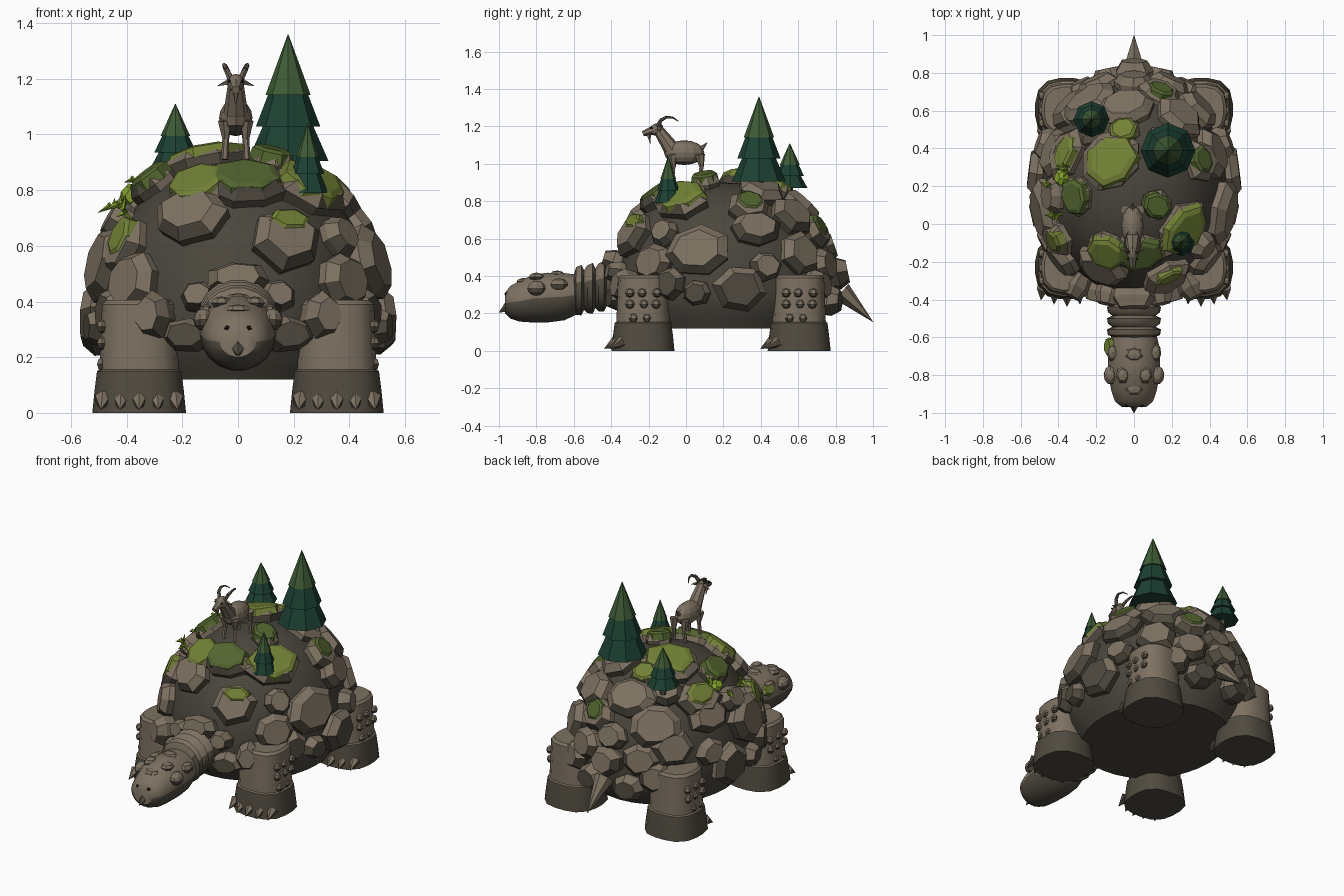
import bpy, bmesh, math, random
from mathutils import Vector, Matrix

if "Cube" in bpy.data.objects:
    bpy.data.objects.remove(bpy.data.objects["Cube"])

random.seed(7)
COLOURS = {
    "light_stone": (0.205, 0.165, 0.120), "dark_stone": (0.082, 0.071, 0.051),
    "shell_earth": (0.070, 0.062, 0.047), "light_moss": (0.170, 0.220, 0.036),
    "dark_moss": (0.085, 0.128, 0.028), "light_pine": (0.048, 0.105, 0.036),
    "dark_pine": (0.012, 0.052, 0.033), "leaf": (0.250, 0.380, 0.030),
    "black": (0.015, 0.013, 0.011), "horn": (0.120, 0.100, 0.075)}
MATS = {}
for key, c in COLOURS.items():
    MATS[key] = bpy.data.materials.new(key)
    MATS[key].diffuse_color = (*c, 1)


def finish(bm, name, mats, rule=None, smooth=False):
    """Turn a bmesh into an object; rule picks the material slot of a face."""
    bmesh.ops.recalc_face_normals(bm, faces=bm.faces)
    if rule:
        for f in bm.faces:
            f.normal_update()
            f.material_index = rule(f)
    me = bpy.data.meshes.new(name)
    bm.to_mesh(me)
    bm.free()
    for m in mats:
        me.materials.append(MATS[m])
    ob = bpy.data.objects.new(name, me)
    bpy.context.collection.objects.link(ob)
    if smooth:
        bpy.ops.object.select_all(action='DESELECT')
        ob.select_set(True)
        bpy.context.view_layer.objects.active = ob
        bpy.ops.object.shade_smooth_by_angle(angle=math.radians(40))
    return ob


def loft(bm, rings):
    """Skin a list of vertex rings and cap both ends."""
    rows = [[bm.verts.new(p) for p in r] for r in rings]
    n = len(rows[0])
    for a, b in zip(rows, rows[1:]):
        for i in range(n):
            bm.faces.new((a[i], a[(i + 1) % n], b[(i + 1) % n], b[i]))
    bm.faces.new(rows[0])
    bm.faces.new(rows[-1])


def cone(bm, a, b, r1, r2=0.001, n=6):
    a, b = Vector(a), Vector(b)
    d = b - a
    m = Matrix.Translation((a + b) / 2) @ d.to_track_quat('Z', 'Y').to_matrix().to_4x4()
    bmesh.ops.create_cone(bm, cap_ends=True, segments=n, radius1=r1, radius2=r2, depth=d.length, matrix=m)


def ball(bm, c, s, u=10, v=6, rx=0):
    m = Matrix.Translation(c) @ Matrix.Rotation(rx, 4, 'X') @ Matrix.Diagonal((*s, 1))
    bmesh.ops.create_uvsphere(bm, u_segments=u, v_segments=v, radius=1, matrix=m)


def upward(limit):
    return lambda f: 0 if f.normal.z > limit else 1


# Shell: a domed body with a tapered skirt and flat belly
C, RX, RY, RZ, P = Vector((0, 0.2, 0.3)), 0.5, 0.57, 0.6, 2.25
profile = [(0.12, 0.84), (0.15, 0.87), (0.22, 0.96)]
for i in range(12):
    t = i / 12 * math.pi / 2
    profile.append((0.3 + RZ * math.sin(t) ** (2 / P), math.cos(t) ** (2 / P)))
profile.append((0.9, 0.02))
bm = bmesh.new()
loft(bm, [[(RX * k * math.cos(a * math.tau / 32), 0.2 + RY * k * math.sin(a * math.tau / 32), z)
           for a in range(32)] for z, k in profile])
finish(bm, "shell", ["shell_earth"], smooth=True)


def frame(n):
    u = Vector((-n.y, n.x, 0)).normalized()
    return n, u, n.cross(u)


def on_shell(p):
    """Project a point to the dome; return point, normal and uphill frame."""
    d = Vector(p) - C
    q = math.hypot(d.x / RX, d.y / RY)
    h = abs(d.z) / RZ
    s = (q ** P + h ** P) ** (-1 / P)
    d *= s
    q, h = q * s, h * s
    w = max(q, 0.05) ** (P - 2)
    n = Vector((d.x / RX ** 2 * w, d.y / RY ** 2 * w, math.copysign(h ** (P - 1) / RZ, d.z))).normalized()
    return C + d, *frame(n)


def slab(bm, centre, n, u, v, ru, rv, layers, sides):
    jit = [random.uniform(0.93, 1.08) for _ in range(sides)]
    ph = random.random()
    loft(bm, [[centre + n * h + (u * math.cos((i + ph) * math.tau / sides) * ru
              + v * math.sin((i + ph) * math.tau / sides) * rv) * k * jit[i]
              for i in range(sides)] for h, k in layers])


# Rocks: x, y, z, half width, half height, moss (0 none, 1 light, 2 dark)
pairs = [(.48, .06, .54, .18, .14), (.48, .28, .33, .14, .13), (.49, .06, .31, .08, .07),
         (.43, .38, .67, .14, .10), (.36, .64, .54, .13, .12), (.40, -.2, .48, .12, .11),
         (.48, .43, .46, .09, .08), (.46, -.1, .36, .09, .09)]
rocks = [(-.17, -.22, .71, .14, .12, 0), (.18, -.30, .64, .14, .13, 0), (.03, -.17, .84, .15, .11, 2),
         (-.15, -.17, .84, .12, .11, 1), (-.43, -.1, .62, .10, .12, 1), (.26, -.03, .80, .17, .13, 1),
         (.36, .34, .78, .12, .11, 2), (.12, .1, .9, .08, .09, 2), (-.13, .34, .9, .17, .15, 1),
         (-.06, .51, .88, .09, .08, 1), (-.30, .15, .82, .11, .09, 2), (-.36, .38, .75, .15, .11, 1),
         (.15, .75, .68, .12, .10, 2), (-.26, .70, .68, .16, .13, 0), (-.05, .65, .80, .16, .12, 0),
         (.26, .6, .76, .14, .12, 0), (.18, .4, .86, .14, .13, 0), (-.22, .53, .84, .10, .09, 0),
         (-.44, .15, .70, .10, .08, 0), (.37, -.12, .64, .08, .08, 0),
         (.2, .78, .47, .11, .10, 0), (-.2, .76, .46, .12, .10, 0), (0, .8, .58, .10, .08, 0)]
for x, y, z, a, b in pairs:
    rocks += [(x, y, z, a, b, 0), (-x, y, z, a, b, 0)]
LAYERS = [(-0.06, .9), (0.02, 1), (0.062, .72)]
bm, moss = bmesh.new(), {1: bmesh.new(), 2: bmesh.new()}
for x, y, z, a, b, m in rocks:
    p, n, u, v = on_shell((x, y, z))
    slab(bm, p, n, u, v, a, b, LAYERS, random.choice((6, 7, 8)))
    if m:
        big = 0.84 if n.z > 0.75 else 0.62
        slab(moss[m], p + v * b * (1 - big) * 0.55, n, u, v, a * big, b * big,
             [(0.02, 1.12), (0.059, 1.03), (0.070, .8)], 7)
# moss cap on the upper edge of the front rock
p, n, u, v = on_shell((.18, -.28, .70))
slab(moss[1], p, n, u, v, .078, .045, [(.03, 1.1), (.06, 1.05), (.07, .8)], 6)
finish(bm, "shell_rocks", ["light_stone", "dark_stone"], upward(0.14))
finish(moss[1], "light_moss_patches", ["light_moss"])
finish(moss[2], "dark_moss_patches", ["dark_moss"])

# Skirt rocks standing out around the neck, legs and tail: x, y, z, width, height
bm = bmesh.new()
skirt = [(0, -.40, .48, .12, .07), (0, .82, .42, .10, .09)]
for s in (1, -1):
    skirt += [(.31 * s, -.345, .35, .07, .09), (.18 * s, -.37, .28, .10, .065), (.14 * s, -.38, .42, .07, .06),
              (.28 * s, .71, .35, .10, .10), (.13 * s, .78, .27, .10, .08)]
for x, y, z, a, b in skirt:
    n = Vector((x * .9, y - .2, (z - .3) * .8 + .03)).normalized()
    slab(bm, Vector((x, y, z)), *frame(n), a, b, [(-.09, .85), (-.01, 1), (.045, .68)], 7)
finish(bm, "skirt_rocks", ["light_stone", "dark_stone"], upward(.1))


# Legs: rounded square columns on wider feet, with claws and pebbles
def square_ring(cx, cy, z, r, n=16):
    out = []
    for i in range(n):
        c, s = math.cos((i + .5) * math.tau / n), math.sin((i + .5) * math.tau / n)
        k = r * (abs(c) ** 2.8 + abs(s) ** 2.8) ** (-1 / 2.8)
        out.append((cx + c * k, cy + s * k, z))
    return out


for sx, side in ((1, "right"), (-1, "left")):
    for cy, end in ((-.23, "front"), (.605, "back")):
        cx = .355 * sx
        bm = bmesh.new()
        loft(bm, [square_ring(cx, cy, z, r) for z, r in
                  ((0, .169), (.08, .161), (.15, .152), (.155, .143), (.3, .137), (.39, .134), (.405, .12))])
        finish(bm, f"{end}_{side}_leg", ["light_stone", "dark_stone"],
               lambda f: 0 if f.calc_center_median().z > .152 else 1, smooth=True)
        bm = bmesh.new()
        for i in range(5):
            x = cx + (i - 2) * .064
            back = .012 * abs(i - 2) ** 1.5
            cone(bm, (x, cy - .142 + back, .05), (x + (i - 2) * .005, cy - .207 + back, .012), .034)
        finish(bm, f"{end}_{side}_claws", ["light_stone", "dark_stone"], upward(.2))
        bm = bmesh.new()
        for dy, z in ((-.07, .31), (-.005, .31), (.075, .31), (-.07, .25), (.005, .25), (.07, .25), (-.05, .175), (.02, .175)):
            ball(bm, (cx + sx * .134, cy + dy, z), (.02, .026, .025), 6, 4)
        finish(bm, f"{end}_{side}_leg_pebbles", ["light_stone", "dark_stone"], upward(-.1))


# Neck and head: ellipse sections along y (y, z, half width, half height)
def along_y(name, sections, mats, rule):
    b = bmesh.new()
    loft(b, [[(w * math.cos(i * math.tau / 18), y, z + h * math.sin(i * math.tau / 18))
              for i in range(18)] for y, z, w, h in sections])
    return finish(b, name, mats, rule, smooth=True)


neck = [(-.3, .34, .14, .13)]
for i in range(3):
    y = -.425 - i * .06
    neck += [(y, .345 - i * .01, .115, .108), (y - .014, .345 - i * .01, .143, .137),
             (y - .042, .34 - i * .01, .138, .13)]
neck.append((-.60, .31, .11, .10))
along_y("neck", neck, ["light_stone", "dark_stone"], upward(.25))
along_y("head", [(-.57, .30, .09, .08), (-.59, .30, .12, .11), (-.65, .29, .135, .128), (-.74, .285, .138, .135),
                 (-.82, .28, .132, .13), (-.89, .265, .118, .11), (-.94, .26, .10, .088), (-.968, .255, .065, .055)],
        ["light_stone", "dark_stone"], upward(-.08))
bm = bmesh.new()
for s in (-1, 1):
    ball(bm, (.125 * s, -.8, .335), (.036, .05, .04), 9, 6)
    ball(bm, (.06 * s, -.80, .395), (.038, .045, .024), 7, 4)
    ball(bm, (.115 * s, -.68, .355), (.03, .05, .035), 7, 4)
for y in (-.69, -.87):
    ball(bm, (0, y, .41 if y > -.8 else .37), (.05, .04, .02), 7, 4)
finish(bm, "head_knobs", ["light_stone", "dark_stone"], upward(-.2))
bm = bmesh.new()
slab(bm, Vector((-.132, -.65, .35)), Vector((-.8, 0, .6)), Vector((0, 1, 0)), Vector((.6, 0, .8)),
     .05, .035, [(-.01, 1), (.015, .8)], 7)
finish(bm, "head_moss", ["light_moss"])
bm = bmesh.new()
cone(bm, (0, -.925, .25), (0, -1.0, .205), .045, n=5)
finish(bm, "beak", ["dark_stone"])
bm = bmesh.new()
for s in (-1, 1):
    ball(bm, (.038 * s, -.957, .303), (.014, .014, .011), 6, 4)
finish(bm, "nostrils", ["black"])

# Tail
bm = bmesh.new()
cone(bm, (0, .83, .315), (0, 1.0, .155), .058, n=7)
finish(bm, "tail", ["light_stone", "dark_stone"], upward(-.1))


# Pines: apex cone and flared skirts
def pine(name, x, y, base, top, r):
    h = top - base
    b = bmesh.new()
    cone(b, (x, y, base + .52 * h), (x, y, top), r * .56, n=8)
    cone(b, (x, y, base + .27 * h), (x, y, base + .62 * h), r * .8, r * .38, n=8)
    cone(b, (x, y, base), (x, y, base + .38 * h), r, r * .48, n=8)
    cut = base + .5 * h
    finish(b, name, ["light_pine", "dark_pine"],
           lambda f: 0 if f.calc_center_median().z > cut and f.normal.z > 0 else 1)
    b = bmesh.new()
    cone(b, (x, y, base - .06), (x, y, base + .05), r * .2, r * .16)
    finish(b, name + "_trunk", ["dark_stone"])


pine("large_pine", .18, .39, .905, 1.36, .145)
pine("left_pine", -.225, .555, .87, 1.11, .095)
pine("right_pine", .25, -.095, .79, 1.04, .075)

# Leafy sprigs scattered on the left slope
bm = bmesh.new()
for x, y, z in ((-.42, .20, .70), (-.39, .05, .70), (-.34, .28, .78)):
    p, n, u, v = on_shell((x, y, z))
    tip = p + n * .07 + Vector((0, 0, .03))
    cone(bm, p, tip, .008, .005, 4)
    for i in range(6):
        a = i * math.tau / 6
        d = (n * .5 + u * math.cos(a) + v * math.sin(a)).normalized()
        q = p.lerp(tip, .45 + .1 * (i % 5))
        cone(bm, q, q + d * random.uniform(.035, .06), .012, n=4)
p, n, u, v = on_shell((-.34, .24, .74))
slab(bm, p, n, u, v, .045, .04, [(.02, 1), (.055, 1), (.075, .6)], 6)
finish(bm, "sprigs", ["leaf"])

# Goat standing on the summit
gx = -.008
bm = bmesh.new()
ball(bm, (gx, -.01, 1.06), (.06, .108, .066), 12, 8)
cone(bm, (gx, -.07, 1.07), (gx, -.15, 1.185), .045, .028, 8)
ball(bm, (gx, -.16, 1.185), (.03, .042, .03), 8, 6, .5)
cone(bm, (gx, -.16, 1.185), (gx, -.23, 1.16), .028, .015, 7)
cone(bm, (gx, .08, 1.08), (gx, .115, 1.115), .015)
cone(bm, (gx, -.2, 1.155), (gx, -.19, 1.105), .012, n=5)
for s in (-1, 1):
    cone(bm, (gx + .02 * s, -.145, 1.19), (gx + .065 * s, -.135, 1.175), .013, n=5)
    for y in (-.075, .075):
        cone(bm, (gx + .038 * s, y, 1.05), (gx + .036 * s, y + .008, .985), .027, .013)
        cone(bm, (gx + .036 * s, y + .008, .99), (gx + .04 * s, y, .91), .012, .013)
finish(bm, "goat", ["light_stone", "dark_stone"], upward(-.6))
bm = bmesh.new()
arc = [(-.15, 1.2, .018), (-.135, 1.233, .034), (-.105, 1.25, .042), (-.07, 1.248, .036), (-.042, 1.228, .022)]
for s in (-1, 1):
    for i, (a, b) in enumerate(zip(arc, arc[1:])):
        cone(bm, (gx + s * a[2], a[0], a[1]), (gx + s * b[2], b[0], b[1]), .0125 - i * .0025, .010 - i * .0025)
finish(bm, "goat_horns", ["horn"])
bm = bmesh.new()
for s in (-1, 1):
    ball(bm, (gx + .024 * s, -.185, 1.192), (.006, .007, .007), 6, 4)
finish(bm, "goat_eyes", ["black"])

for m in bpy.data.materials:
    if m.users and not m.is_grease_pencil:
        m.use_nodes = True
        m.node_tree.nodes["Principled BSDF"].inputs["Base Color"].default_value = m.diffuse_color
